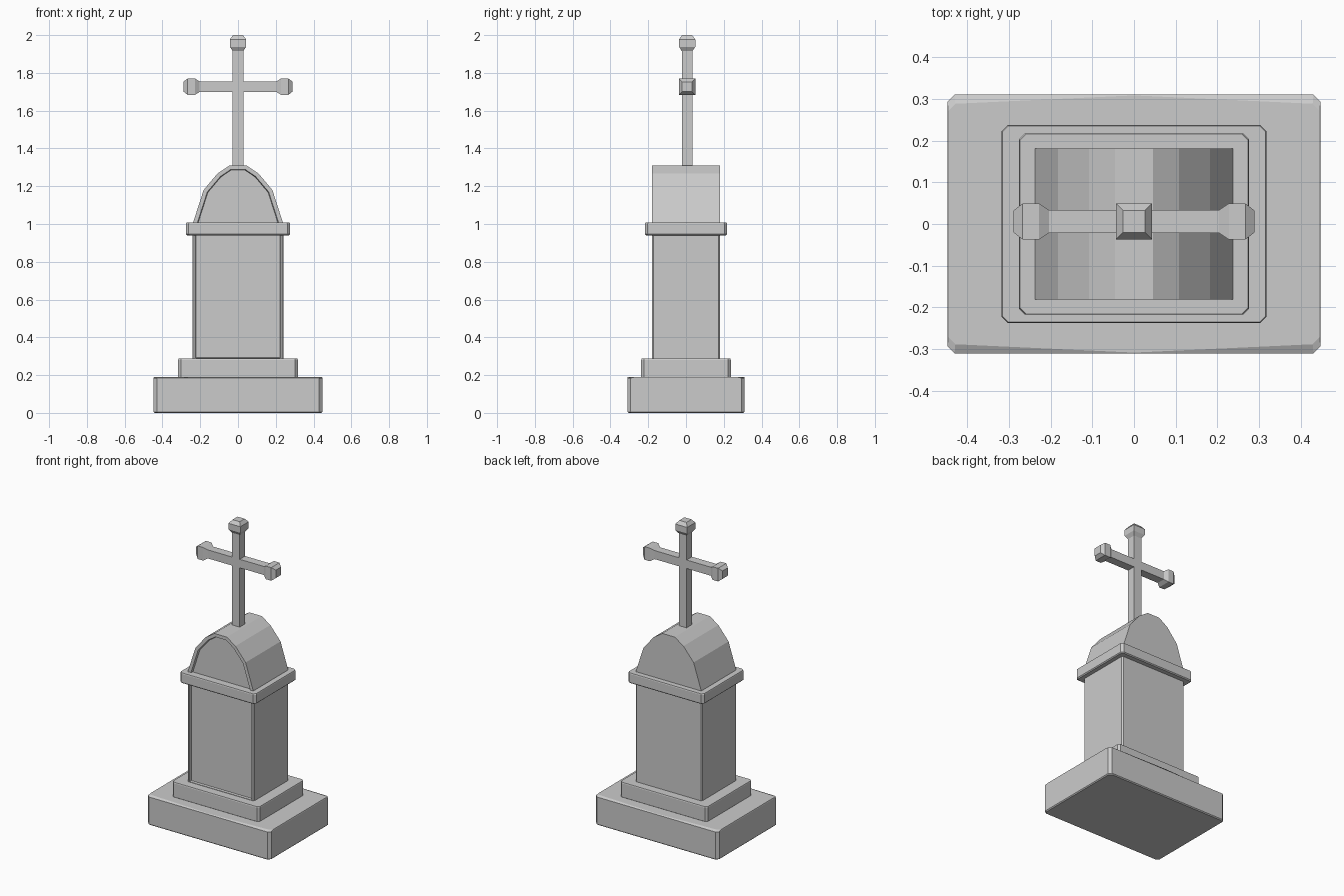
import bpy, bmesh
from mathutils import Vector

if "Cube" in bpy.data.objects:
    bpy.data.objects.remove(bpy.data.objects["Cube"])


def finish(bm, name):
    bmesh.ops.recalc_face_normals(bm, faces=bm.faces)
    me = bpy.data.meshes.new(name)
    bm.to_mesh(me)
    bm.free()
    ob = bpy.data.objects.new(name, me)
    bpy.context.collection.objects.link(ob)
    return ob


def loft(name, rings):
    """Skin a stack of closed rings and cap both ends."""
    bm = bmesh.new()
    vs = [[bm.verts.new(p) for p in r] for r in rings]
    n = len(vs[0])
    for a, b in zip(vs, vs[1:]):
        for i in range(n):
            bm.faces.new((a[i], a[(i + 1) % n], b[(i + 1) % n], b[i]))
    bm.faces.new(vs[0])
    bm.faces.new(vs[-1])
    return finish(bm, name)


def slab_ring(hx, hy, c, z, pull=0.0):
    """Rectangle with cut corners; pull draws the corners in, leaving mid edges."""
    q = [(hx, hy - c - pull), (hx - c, hy - pull)]
    right = [(x, -y) for x, y in reversed(q)] + q
    left = [(-x, -y) for x, y in right]
    pts = right + [(0, hy)] + left + [(0, -hy)]
    return [(x, y, z) for x, y in pts]


def slab(name, hx, hy, z0, z1, c, pull=0.0, drop=0.006):
    loft(name, [slab_ring(hx - drop, hy - drop, c, z0),
                slab_ring(hx, hy, c, z0 + drop),
                slab_ring(hx, hy, c, z1 - drop),
                slab_ring(hx - drop / 3, hy - drop / 3, c, z1, pull)])


def prism(name, profile, hy, rim, depth, bevel_z=False):
    """Extrude an x-z profile along y and sink a panel into its front."""
    bm = bmesh.new()
    f = bm.faces.new([bm.verts.new((x, -hy, z)) for x, z in profile])
    ext = bmesh.ops.extrude_face_region(bm, geom=[f], use_keep_orig=True)
    verts = [g for g in ext["geom"] if isinstance(g, bmesh.types.BMVert)]
    bmesh.ops.translate(bm, verts=verts, vec=(0, 2 * hy, 0))
    bmesh.ops.recalc_face_normals(bm, faces=bm.faces)
    if bevel_z:
        es = [e for e in bm.edges
              if abs((e.verts[0].co - e.verts[1].co).normalized().z) > 0.99]
        bmesh.ops.bevel(bm, geom=es, offset=0.008, segments=1, affect='EDGES')
    bm.normal_update()
    front = min(bm.faces, key=lambda g: g.normal.y)
    bmesh.ops.inset_region(bm, faces=[front], thickness=rim, depth=0)
    bmesh.ops.inset_region(bm, faces=[front], thickness=0.004, depth=-depth)
    return finish(bm, name)


# Stepped plinth and cornice
slab("base_slab", 0.447, 0.31, 0.0, 0.19, 0.017, pull=0.02)
slab("upper_step", 0.317, 0.237, 0.185, 0.287, 0.014)
slab("cornice", 0.275, 0.217, 0.94, 1.008, 0.014)

# Pillar with sunken front panel
prism("pillar", [(-0.242, 0.28), (0.242, 0.28), (0.242, 0.97), (-0.242, 0.97)],
      0.181, 0.014, 0.014, bevel_z=True)

# Faceted arched cap with sunken front panel
half = [(0.243, 0.98), (0.237, 1.01), (0.182, 1.18), (0.108, 1.268), (0.045, 1.31)]
prism("arched_cap", half + [(-x, z) for x, z in reversed(half)], 0.181, 0.022, 0.014)

# Cross: square arms with flared, blunted ends
CY, CZ = 0.006, 1.727


def arm(name, axis, start, tip):
    sections = [(start, 0.028), (tip - 0.085, 0.028), (tip - 0.062, 0.043),
                (tip - 0.022, 0.043), (tip, 0.026)]
    axis = Vector(axis)
    side = Vector((0, 1, 0))
    up = axis.cross(side)
    loft(name, [[Vector((0, CY, CZ)) + axis * t + side * (a * h) + up * (b * h)
                 for a, b in ((-1, -1), (1, -1), (1, 1), (-1, 1))]
                for t, h in sections])


arm("cross_upright", (0, 0, 1), 1.28 - CZ, 2.0 - CZ)
arm("cross_arm_right", (1, 0, 0), 0.0, 0.289)
arm("cross_arm_left", (-1, 0, 0), 0.0, 0.289)
